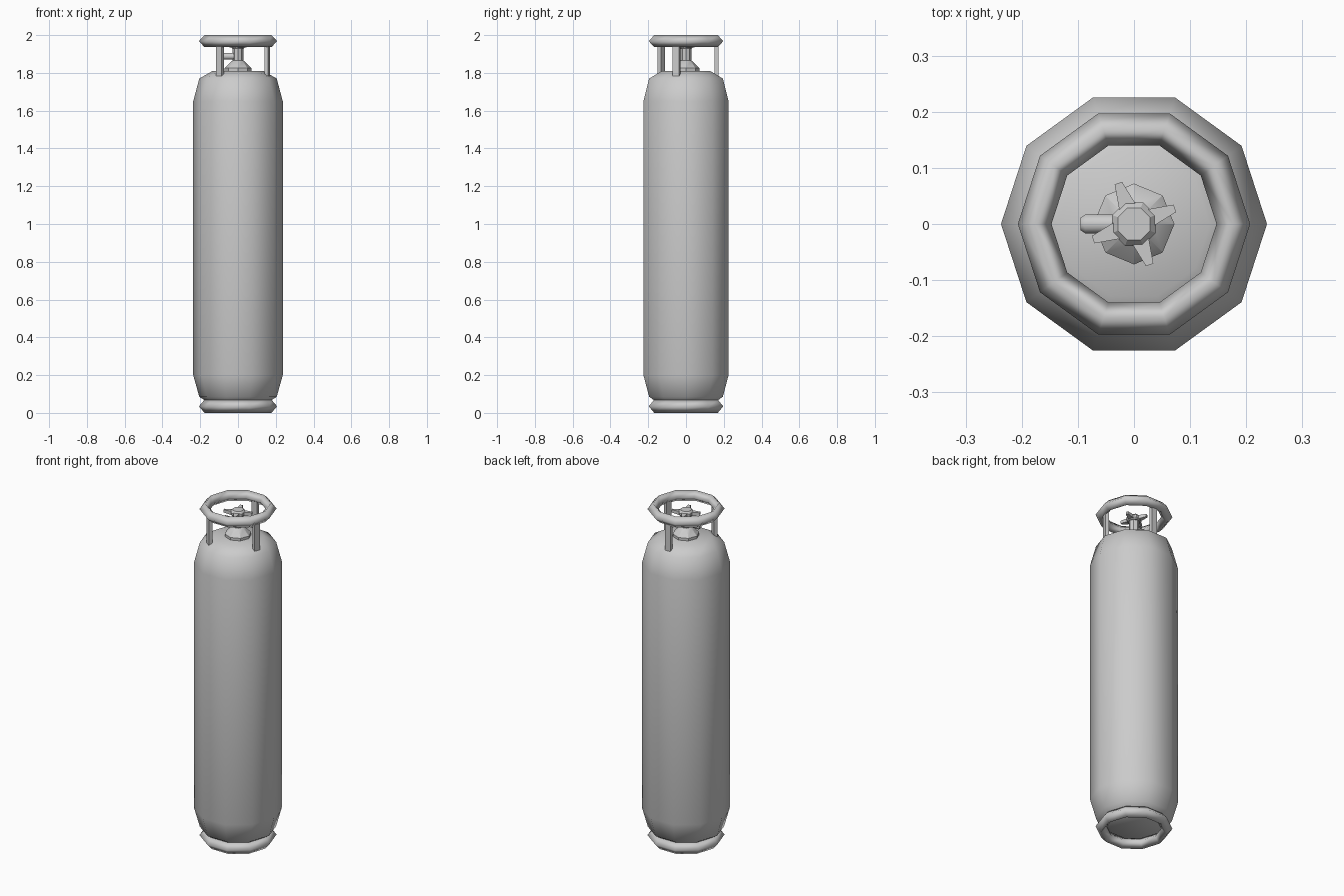
import bpy, bmesh
from math import radians, cos, sin, tau, pi
from mathutils import Matrix, Vector

if "Cube" in bpy.data.objects:
    bpy.data.objects.remove(bpy.data.objects["Cube"])


def finish(name, bm, smooth=None):
    bmesh.ops.recalc_face_normals(bm, faces=bm.faces)
    mesh = bpy.data.meshes.new(name)
    bm.to_mesh(mesh)
    bm.free()
    ob = bpy.data.objects.new(name, mesh)
    bpy.context.collection.objects.link(ob)
    if smooth:
        bpy.ops.object.select_all(action='DESELECT')
        ob.select_set(True)
        bpy.context.view_layer.objects.active = ob
        bpy.ops.object.shade_smooth_by_angle(angle=radians(smooth))
    return ob


def lathe(name, profile, sides, ring=False, turn=0.0, smooth=None):
    """Spin an (r, z) profile round z; capped ends, or a closed ring section."""
    bm = bmesh.new()
    loops = [[bm.verts.new((r * cos(turn + tau * i / sides),
                            r * sin(turn + tau * i / sides), z))
              for i in range(sides)] for r, z in profile]
    pairs = list(zip(loops, loops[1:]))
    if ring:
        pairs.append((loops[-1], loops[0]))
    else:
        bm.faces.new(loops[0])
        bm.faces.new(loops[-1])
    for a, b in pairs:
        for i in range(sides):
            j = (i + 1) % sides
            bm.faces.new((a[i], a[j], b[j], b[i]))
    return finish(name, bm, smooth)


# Ten-sided tank with rounded shoulders
lathe("tank_body", [(.135, .04), (.205, .085), (.237, .20),
                    (.237, 1.65), (.205, 1.77), (.135, 1.81)], 10, smooth=60)

# Foot ring and guard ring with diamond sections
for name, z, h in (("foot_ring", .035, .035), ("guard_ring", 1.968, .032)):
    lathe(name, [(.207, z), (.177, z + h), (.147, z), (.177, z - h)],
          10, ring=True, smooth=120)

# Three flat posts under the guard ring
for n, deg in enumerate((-18, 90, -126)):
    bm = bmesh.new()
    bmesh.ops.create_cube(bm, size=1)
    bmesh.ops.transform(bm, verts=bm.verts, matrix=(
        Matrix.Rotation(radians(deg), 4, 'Z')
        @ Matrix.Translation((.162, 0, 1.865))
        @ Matrix.Diagonal((.02, .036, .18, 1))))
    finish(f"guard_post_{n + 1}", bm)

# Valve neck and stem
lathe("valve_neck", [(.072, 1.80), (.072, 1.825), (.034, 1.862),
                     (.028, 1.865), (.028, 1.94)], 8, smooth=30)

# Side outlet pointing to -x
outlet = lathe("valve_outlet", [(.018, 0), (.018, .087), (.012, .095)], 8,
               turn=pi / 8, smooth=50)
outlet.matrix_world = (Matrix.Translation((0, 0, 1.888))
                       @ Matrix.Rotation(-pi / 2, 4, 'Y'))

# Handle hub
lathe("handle_hub", [(.034, 1.93), (.042, 1.94), (.042, 1.953), (.031, 1.965)],
      8, turn=pi / 8)

# Four tapered handle arms
bm = bmesh.new()
for k in range(4):
    rot = Matrix.Rotation(radians(21 + 90 * k), 4, 'Z')
    ends = [[bm.verts.new(rot @ Vector((x, s * w, z)))
             for s, z in ((-1, lo), (1, lo), (1, hi), (-1, hi))]
            for x, w, lo, hi in ((.03, .016, 1.934, 1.956),
                                 (.078, .007, 1.940, 1.956))]
    bm.faces.new(ends[0])
    bm.faces.new(ends[1])
    for i in range(4):
        j = (i + 1) % 4
        bm.faces.new((ends[0][i], ends[0][j], ends[1][j], ends[1][i]))
finish("handle_arms", bm)
